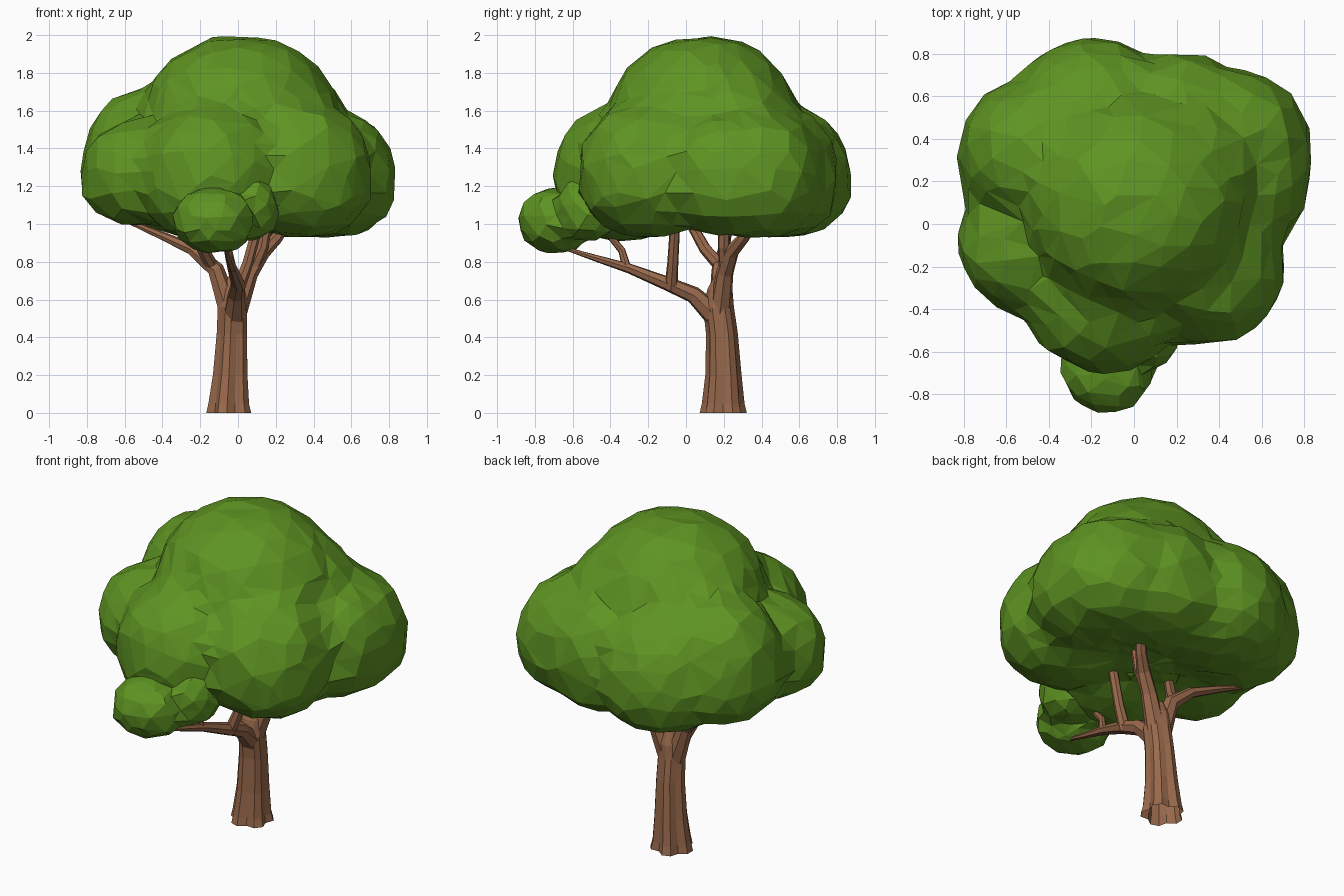
import bpy, bmesh, math, random
from mathutils import Vector

if "Cube" in bpy.data.objects:
    bpy.data.objects.remove(bpy.data.objects["Cube"])

random.seed(4)


def material(name, rgb):
    m = bpy.data.materials.new(name)
    m.diffuse_color = (*rgb, 1)
    m.use_nodes = True
    m.node_tree.nodes["Principled BSDF"].inputs["Base Color"].default_value = m.diffuse_color
    return m


GREEN = material("leaf green", (0.112, 0.295, 0.016))
BROWN = material("bark brown", (0.32, 0.143, 0.072))


def finish(bm, name, mat):
    me = bpy.data.meshes.new(name)
    bm.to_mesh(me)
    bm.free()
    me.materials.append(mat)
    ob = bpy.data.objects.new(name, me)
    bpy.context.collection.objects.link(ob)
    return ob


def limb(name, path, sides=7, flute=0.0):
    """Tapered faceted tube, open at the root; path points are (x, y, z, radius)."""
    bm = bmesh.new()
    pts = [Vector(p[:3]) for p in path]
    rings = []
    for i, p in enumerate(pts):
        t = pts[min(i + 1, len(pts) - 1)] - pts[max(i - 1, 0)]
        q = Vector((0, 0, 1)).rotation_difference(t.normalized())
        depth = flute * (1 - i / (len(pts) - 1))
        ring = []
        for k in range(sides):
            a = 2 * math.pi * k / sides
            r = path[i][3] * (1 + depth * (1 if k % 3 else -1.4))
            ring.append(bm.verts.new(p + q @ Vector((r * math.cos(a), r * math.sin(a), 0))))
        rings.append(ring)
    for a, b in zip(rings, rings[1:]):
        for k in range(sides):
            n = (k + 1) % sides
            bm.faces.new((a[k], a[n], b[n], b[k]))
    bm.faces.new(rings[-1])
    return finish(bm, name, BROWN)


def inside(p, blobs, soft, power=2.3):
    """True inside the softly blended union of slightly boxy lobes."""
    total = 0
    for x, y, z, rx, ry, up, down in blobs:
        side = math.hypot((p.x - x) / rx, (p.y - y) / ry)
        rise = abs(p.z - z) / (up if p.z > z else down)
        q = (side ** power + rise ** power) ** (1 / power)
        total += math.exp(soft * (1 - q))
    return total > 1


def foliage(name, centre, blobs, subdiv, keep, soft=17):
    """Icosphere pushed out to the outer skin of a group of rounded lobes."""
    bm = bmesh.new()
    bmesh.ops.create_icosphere(bm, subdivisions=subdiv, radius=1)
    c = Vector(centre)
    for v in bm.verts:
        d = v.co.normalized() + Vector([random.uniform(-0.035, 0.035) for _ in range(3)])
        d.normalize()
        r = 1.2
        while r > 0.05 and not inside(c + d * r, blobs, soft):
            r -= 0.01
        v.co = c + d * (r + random.uniform(-0.002, 0.013))
    ob = finish(bm, name, GREEN)
    dec = ob.modifiers.new("irregular facets", 'DECIMATE')
    dec.ratio = keep
    return ob


# Trunk with fluted root flare
limb("trunk", [(-.045, .197, 0, .113), (-.045, .197, .05, .104), (-.038, .198, .2, .09),
               (-.03, .19, .42, .08), (-.027, .172, .56, .079), (-.02, .18, .65, .066),
               (-.02, .185, .72, .035)], sides=15, flute=0.11)

# Branches
limb("left_branch", [(-.05, .18, .55, .06), (-.12, .18, .76, .046), (-.25, .2, .87, .032),
                     (-.42, .22, .945, .022), (-.62, .23, 1.03, .01)])
limb("left_branch_fork", [(-.14, .18, .78, .036), (-.19, .1, .87, .032), (-.25, .0, 1.05, .026)])
limb("right_branch", [(-.01, .18, .54, .06), (.06, .205, .74, .047), (.13, .24, .85, .04),
                      (.2, .3, .92, .033), (.27, .37, 1.03, .03)])
limb("right_branch_fork", [(.08, .21, .77, .038), (.13, .2, .88, .032), (.16, .2, 1.05, .03)])
limb("front_branch", [(-.02, .17, .5, .065), (-.01, .04, .625, .046), (0, -.1, .685, .038),
                      (-.03, -.3, .765, .027), (-.05, -.48, .82, .018), (-.07, -.67, .88, .007)])
limb("front_branch_riser", [(0, -.08, .66, .036), (.05, -.07, .79, .03), (.12, -.055, 1.05, .027)])
limb("front_branch_twig", [(-.03, -.31, .755, .024), (-.05, -.34, .86, .02), (-.05, -.43, .97, .016)])

# Main crown: lobes are (x, y, z, radius x, radius y, radius up, radius down)
crown = [
    (0.01, .09, 1.40, .54, .52, .59, .42),     # top dome
    (.28, .26, 1.36, .33, .33, .42, .34),      # right shoulder
    (-.46, .33, 1.25, .37, .36, .47, .26),     # left back
    (-.50, -.09, 1.23, .33, .33, .32, .24),    # left front
    (-.14, -.34, 1.24, .38, .36, .38, .33),    # front
    (.34, -.20, 1.24, .37, .37, .40, .31),     # right front
    (.48, .38, 1.23, .35, .34, .36, .30),      # right back
    (.51, .20, 1.23, .32, .30, .35, .29),      # right
    (-.20, .50, 1.20, .37, .375, .43, .27),    # back
    (.20, .47, 1.22, .37, .34, .40, .29),      # back right
]
foliage("crown", (0, .08, 1.27), crown, 4, 0.65)

# Low clump at the front, blending into the crown
low = [(-.13, -.69, 1.02, .215, .195, .165, .17), (.06, -.52, 1.06, .16, .16, .2, .15),
       (-.12, -.53, 1.08, .2, .15, .16, .16)]
foliage("low_front_clump", (-.08, -.62, 1.04), low, 3, 0.7)
